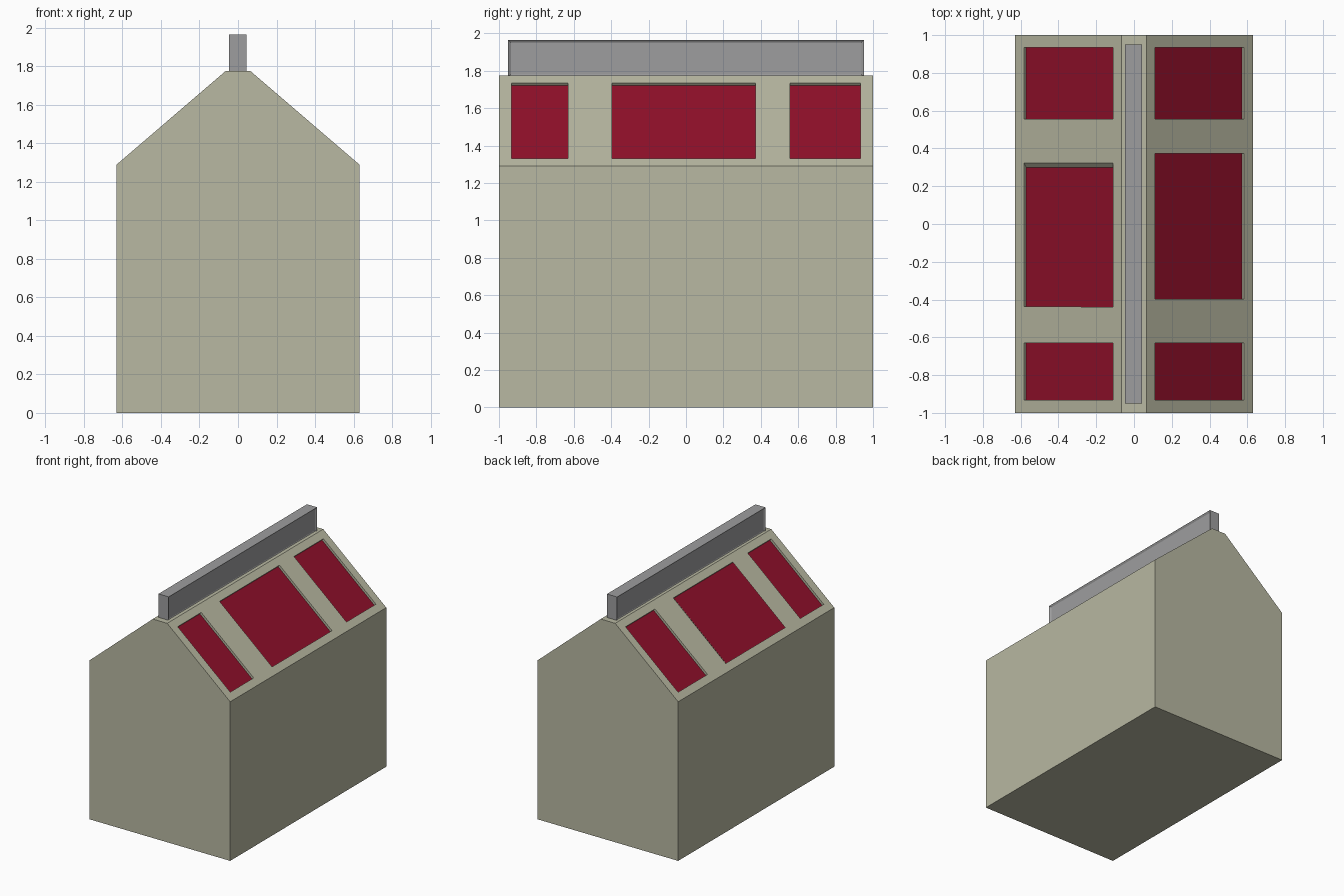
import bpy, bmesh
from mathutils import Vector

if "Cube" in bpy.data.objects:
    bpy.data.objects.remove(bpy.data.objects["Cube"])

def material(name, rgb):
    m = bpy.data.materials.new(name)
    m.diffuse_color = (*rgb, 1)
    m.use_nodes = True
    m.node_tree.nodes["Principled BSDF"].inputs["Base Color"].default_value = m.diffuse_color
    return m

def to_object(bm, name, mat=None, recalc=True):
    if recalc:
        bmesh.ops.recalc_face_normals(bm, faces=bm.faces)
    me = bpy.data.meshes.new(name)
    bm.to_mesh(me)
    bm.free()
    if mat:
        me.materials.append(mat)
    ob = bpy.data.objects.new(name, me)
    bpy.context.collection.objects.link(ob)
    return ob

def add_prism(bm, points, offset):
    face = bm.faces.new([bm.verts.new(p) for p in points])
    ext = bmesh.ops.extrude_face_region(bm, geom=[face], use_keep_orig=True)["geom"]
    for v in ext:
        if isinstance(v, bmesh.types.BMVert):
            v.co += offset

wall_mat = material("wall_paint", (0.48, 0.48, 0.36))
red_mat = material("red_panel", (0.28, 0.005, 0.023))

# Gabled body with a flat ridge
profile = [(-0.63, 0), (0.63, 0), (0.63, 1.29), (0.065, 1.775), (-0.065, 1.775), (-0.63, 1.29)]
bm = bmesh.new()
add_prism(bm, [Vector((x, -1, z)) for x, z in profile], Vector((0, 2, 0)))
body = to_object(bm, "house_body", wall_mat)

# Recessed roof panels: (y start, y end, sideways lean of the recess)
SHORT = [(-0.932, -0.631, 0), (0.557, 0.934, 0)]
ROWS = {1: SHORT + [(-0.396, 0.372, 0)], -1: SHORT + [(-0.438, 0.323, -0.024)]}
DEPTH = 0.02
LOW, HIGH = (0.583, 1.33), (0.112, 1.735)

cut = bmesh.new()
for side, rows in ROWS.items():
    normal = Vector((0.485 * side, 0, 0.565)).normalized()
    panels = bmesh.new()
    for y0, y1, lean in rows:
        corners = [Vector((side * x, y, z)) for (x, z), y in
                   ((LOW, y0), (LOW, y1), (HIGH, y1), (HIGH, y0))]
        inward = -DEPTH * normal + Vector((0, lean, 0))
        add_prism(cut, [c - inward for c in corners], 2 * inward)
        f = panels.faces.new([panels.verts.new(c + inward + normal * 0.001) for c in corners])
        f.normal_update()
        if f.normal.dot(normal) < 0:
            f.normal_flip()
    to_object(panels, "roof_panels_right" if side > 0 else "roof_panels_left", red_mat, False)

# Cut the recesses into the roof
cutter = to_object(cut, "recess_cutter", wall_mat)
cutter.hide_render = True
mod = body.modifiers.new("recesses", "BOOLEAN")
mod.operation = 'DIFFERENCE'
mod.solver = 'EXACT'
mod.object = cutter
bpy.context.view_layer.objects.active = body
bpy.ops.object.modifier_apply(modifier=mod.name)
bpy.data.objects.remove(cutter)

# Ridge beam with framed, sunken long sides
bm = bmesh.new()
bmesh.ops.create_cube(bm, size=1)
bmesh.ops.scale(bm, vec=(0.091, 1.902, 0.2), verts=bm.verts)
bmesh.ops.translate(bm, vec=(-0.002, 0, 1.865), verts=bm.verts)
sides = [f for f in bm.faces if abs(f.normal.x) > 0.9]
bmesh.ops.inset_individual(bm, faces=sides, thickness=0.021, depth=-0.01)
to_object(bm, "ridge_beam", material("ridge_grey", (0.34, 0.34, 0.345)))
